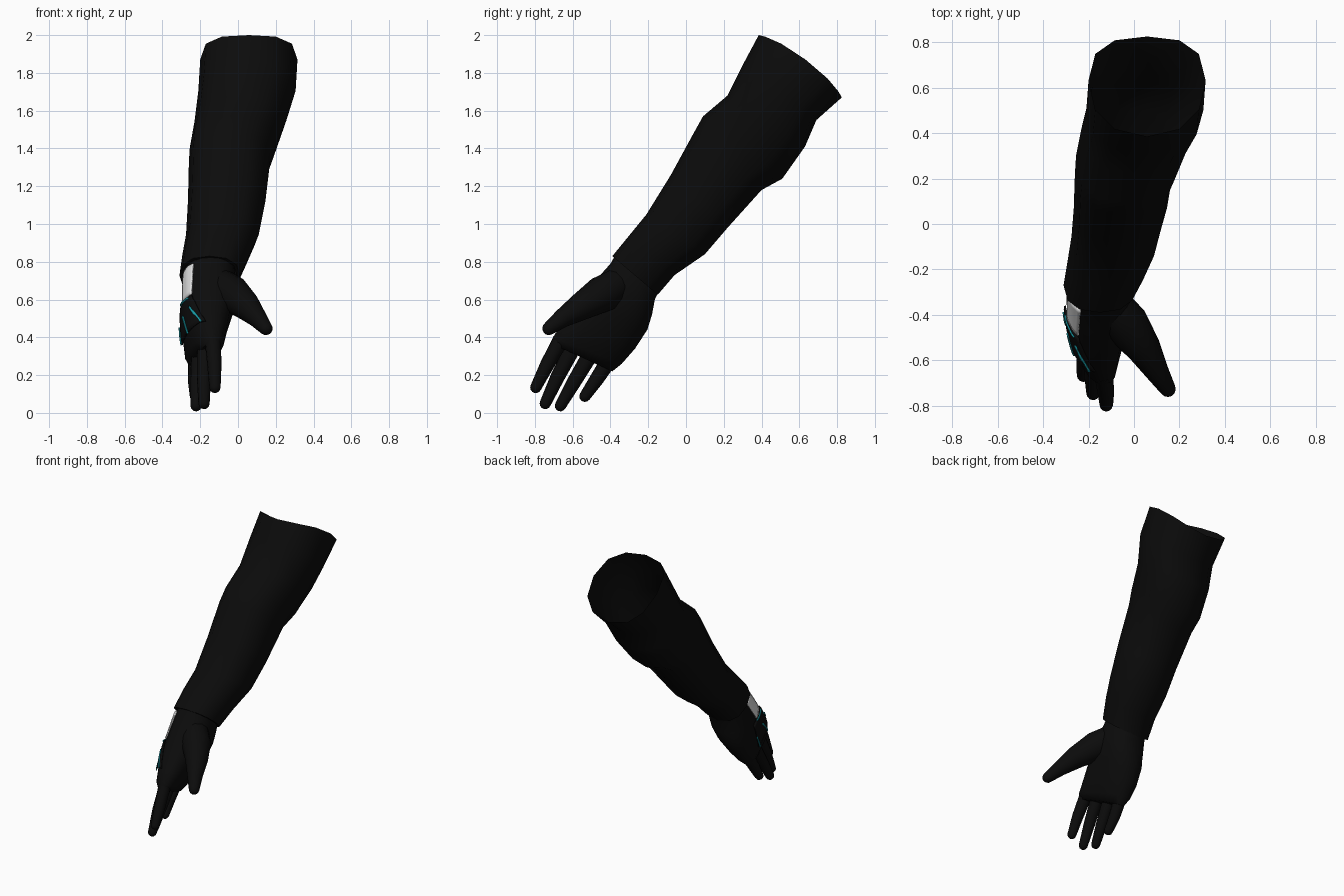
import bpy, bmesh, math
from mathutils import Vector
from mathutils.bvhtree import BVHTree

if "Cube" in bpy.data.objects:
    bpy.data.objects.remove(bpy.data.objects["Cube"])


def material(name, rgb):
    m = bpy.data.materials.new(name)
    m.diffuse_color = (*rgb, 1)
    m.use_nodes = True
    m.node_tree.nodes["Principled BSDF"].inputs["Base Color"].default_value = m.diffuse_color
    return m


BLACK = material("black cloth", (0.0035, 0.0035, 0.0035))
WHITE = material("white plate", (0.75, 0.75, 0.75))
TEAL = material("teal trim", (0.01, 0.36, 0.42))


def finish(name, bm, mat, angle=40, recalc=True):
    if recalc:
        bmesh.ops.recalc_face_normals(bm, faces=bm.faces)
    me = bpy.data.meshes.new(name)
    bm.to_mesh(me)
    bm.free()
    me.materials.append(mat)
    ob = bpy.data.objects.new(name, me)
    bpy.context.collection.objects.link(ob)
    bpy.ops.object.select_all(action='DESELECT')
    ob.select_set(True)
    bpy.context.view_layer.objects.active = ob
    bpy.ops.object.shade_smooth_by_angle(angle=math.radians(angle))
    return ob


def loft(name, rings, mat, cap_start=True, cap_end=True, angle=40):
    bm = bmesh.new()
    loops = [[bm.verts.new(p) for p in r] for r in rings]
    n = len(loops[0])
    for a, b in zip(loops, loops[1:]):
        for i in range(n):
            bm.faces.new((a[i], a[(i + 1) % n], b[(i + 1) % n], b[i]))
    if cap_start:
        bm.faces.new(loops[0])
    if cap_end:
        bm.faces.new(loops[-1])
    return finish(name, bm, mat, angle)


def section(yu, zu, yl, zl, x0, x1, skew=0, n=12, power=0.85, bulge=0, scale=1):
    """Rounded ring between an upper and a lower edge point, x0..x1 wide."""
    mid = Vector(((x0 + x1) / 2, (yu + yl) / 2, (zu + zl) / 2))
    half = Vector((skew, (yu - yl) / 2, (zu - zl) / 2))
    axis = Vector((0, 0.6, 0.8))
    pts = []
    for i in range(n):
        a = 2 * math.pi * i / n
        c, s = [math.copysign(abs(v) ** power, v) for v in (math.cos(a), math.sin(a))]
        side = Vector(((x1 - x0) / 2 * s, 0, 0))
        pts.append(mid + (half * c + side) * scale + axis * bulge * s * s)
    return pts


def tube(name, path, radii, n=12):
    """Tapered limb with a rounded tip."""
    p = [Vector(q) for q in path]
    d = (p[-1] - p[-2]).normalized()
    r = list(radii)
    tip = r[-1]
    for f in (0.45, 0.8, 0.97):
        p.append(p[len(path) - 1] + d * tip * f)
        r.append(tip * math.sqrt(1 - f * f))
    rings = []
    for i, c in enumerate(p):
        t = (p[min(i + 1, len(p) - 1)] - p[max(i - 1, 0)]).normalized()
        u = t.cross(Vector((1, 0, 0.2))).normalized()
        v = t.cross(u)
        rings.append([c + (u * math.cos(2 * math.pi * k / n) + v * math.sin(2 * math.pi * k / n)) * r[i]
                      for k in range(n)])
    return loft(name, rings, BLACK, angle=60)


# Sleeve: open at the top, turned in at the cuff
sleeve = [
    (0.385, 2.00, 0.825, 1.67, -0.20, 0.315),
    (0.31, 1.86, 0.69, 1.55, -0.21, 0.305),
    (0.22, 1.68, 0.63, 1.41, -0.23, 0.255),
    (0.09, 1.57, 0.51, 1.24, -0.255, 0.20),
    (0.04, 1.48, 0.40, 1.18, -0.26, 0.17),
    (-0.08, 1.26, 0.22, 0.98, -0.265, 0.145),
    (-0.21, 1.05, 0.10, 0.84, -0.275, 0.11),
    (-0.30, 0.94, -0.06, 0.73, -0.295, 0.06),
    (-0.39, 0.83, -0.15, 0.625, -0.31, 0.01),
]
rings = [section(*s, bulge=0.045 if i == 0 else 0) for i, s in enumerate(sleeve)]
rings.append(section(*sleeve[-1], scale=0.9))
rings.append(section(-0.36, 0.87, -0.12, 0.67, -0.30, 0.01, scale=0.85))
loft("sleeve", rings, BLACK, cap_start=False)

# Palm
palm = [
    (-0.36, 0.86, -0.13, 0.67, -0.27, -0.02, 0),
    (-0.40, 0.79, -0.165, 0.60, -0.285, -0.01, 0),
    (-0.48, 0.70, -0.18, 0.52, -0.29, -0.01, 0.01),
    (-0.57, 0.59, -0.205, 0.44, -0.295, -0.03, 0.02),
    (-0.65, 0.48, -0.27, 0.34, -0.285, -0.065, 0.035),
    (-0.705, 0.40, -0.34, 0.26, -0.265, -0.09, 0.045),
    (-0.71, 0.365, -0.39, 0.22, -0.235, -0.12, 0.045),
]
hand = loft("palm", [section(*s, n=20) for s in palm], BLACK, angle=60)

# Fingers: base, middle joint, tip
fingers = {
    "index_finger": ((-0.135, -0.655, 0.40), (-0.125, -0.735, 0.255), (-0.122, -0.795, 0.135)),
    "middle_finger": ((-0.175, -0.59, 0.36), (-0.18, -0.68, 0.19), (-0.18, -0.745, 0.05)),
    "ring_finger": ((-0.205, -0.50, 0.32), (-0.215, -0.595, 0.16), (-0.222, -0.665, 0.038)),
    "little_finger": ((-0.22, -0.40, 0.29), (-0.228, -0.475, 0.175), (-0.225, -0.535, 0.088)),
}
for name, (a, b, c) in fingers.items():
    tube(name, (a, b, c), (0.043, 0.038, 0.03))

# Thumb and its fleshy base
tube("thumb", ((-0.10, -0.36, 0.68), (-0.035, -0.44, 0.63), (0.045, -0.55, 0.565),
               (0.105, -0.655, 0.50), (0.148, -0.725, 0.447)),
     (0.09, 0.10, 0.076, 0.051, 0.036))

# Thin details laid onto the back of the hand
skin = BVHTree.FromPolygons([v.co[:] for v in hand.data.vertices],
                            [p.vertices[:] for p in hand.data.polygons])


def patch(name, corners, mat, lift, nu=8, nv=8, thick=0.008):
    """Four-cornered sheet that follows the hand surface."""
    a, b, c, d = [Vector(q) for q in corners]
    bm = bmesh.new()
    grid = []
    for i in range(nu + 1):
        s, row = i / nu, []
        for j in range(nv + 1):
            t = j / nv
            q = a.lerp(b, t).lerp(d.lerp(c, t), s)
            near, nor, _, _ = skin.find_nearest(q)
            mid = Vector((-0.15, near.y * 0.5 - 0.2, near.z))
            if nor.dot(near - mid) < 0:
                nor = -nor
            row.append(bm.verts.new(near + nor * lift))
        grid.append(row)
    for i in range(nu):
        for j in range(nv):
            bm.faces.new((grid[i][j], grid[i][j + 1], grid[i + 1][j + 1], grid[i + 1][j]))
    ob = finish(name, bm, mat)
    mod = ob.modifiers.new("thickness", 'SOLIDIFY')
    mod.thickness = thick
    mod.offset = 0
    return ob


def line(name, start, end, width=0.011):
    a, b = Vector(start), Vector(end)
    w = (b - a).cross(Vector((-1, -0.5, 0.2))).normalized() * width / 2
    patch(name, (a - w, a + w, b + w, b - w), TEAL, 0.017, nu=8, nv=1, thick=0.006)


# White wrist plate and dark guard behind the knuckles
patch("wrist_plate", ((-0.235, -0.38, 0.79), (-0.305, -0.29, 0.74),
                      (-0.30, -0.41, 0.58), (-0.245, -0.49, 0.63)), WHITE, 0.008)
patch("hand_guard", ((-0.24, -0.50, 0.62), (-0.31, -0.36, 0.55),
                     (-0.30, -0.43, 0.36), (-0.17, -0.64, 0.48)), BLACK, 0.010)

# Teal trim lines
line("trim_upper", (-0.25, -0.53, 0.56), (-0.19, -0.64, 0.48))
line("trim_middle", (-0.285, -0.48, 0.51), (-0.25, -0.57, 0.42))
line("trim_lower", (-0.30, -0.39, 0.45), (-0.30, -0.44, 0.36))
line("trim_cross", (-0.25, -0.49, 0.60), (-0.31, -0.40, 0.57), 0.009)
